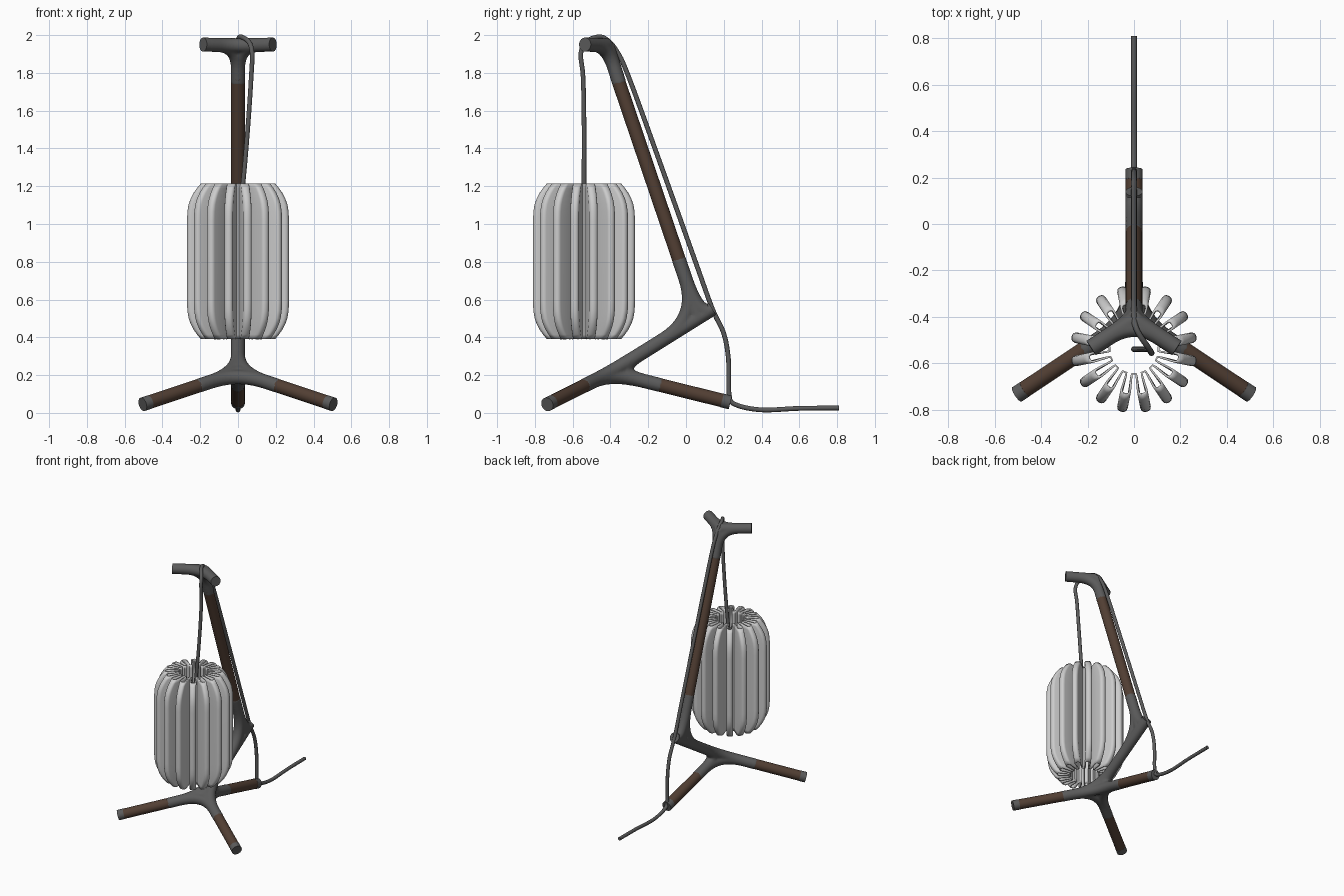
import bpy, bmesh, math
from mathutils import Vector as V

if "Cube" in bpy.data.objects:
    bpy.data.objects.remove(bpy.data.objects["Cube"])

def material(name, rgb):
    m = bpy.data.materials.new(name)
    m.diffuse_color = (*rgb, 1)
    m.use_nodes = True
    m.node_tree.nodes["Principled BSDF"].inputs["Base Color"].default_value = m.diffuse_color
    return m

GREY = material("dark grey metal", (0.105, 0.105, 0.105))
WOOD = material("brown wood", (0.085, 0.05, 0.034))
CORD = material("cord grey", (0.105, 0.105, 0.105))
WHITE = material("shade white", (0.6, 0.6, 0.6))

def sweep(bm, pts, r, n=24):
    """Closed round tube along points, with a frame carried along the path."""
    pts = [V(p) for p in pts]
    rings, side, prev = [], None, None
    for i, p in enumerate(pts):
        t = (pts[min(i + 1, len(pts) - 1)] - pts[max(i - 1, 0)]).normalized()
        if side is None:
            side = t.orthogonal().normalized()
        else:
            side = prev.rotation_difference(t) @ side
        prev, up = t, t.cross(side)
        rings.append([bm.verts.new(p + r * (math.cos(a) * side + math.sin(a) * up))
                      for a in (2 * math.pi * k / n for k in range(n))])
    for a, b in zip(rings, rings[1:]):
        for k in range(n):
            bm.faces.new((a[k], a[(k + 1) % n], b[(k + 1) % n], b[k]))
    bm.faces.new(rings[0][::-1])
    bm.faces.new(rings[-1])

def finish(name, bm, mat, angle=40):
    bmesh.ops.recalc_face_normals(bm, faces=bm.faces)
    me = bpy.data.meshes.new(name)
    bm.to_mesh(me)
    bm.free()
    me.materials.append(mat)
    ob = bpy.data.objects.new(name, me)
    bpy.context.collection.objects.link(ob)
    bpy.ops.object.select_all(action='DESELECT')
    ob.select_set(True)
    bpy.context.view_layer.objects.active = ob
    bpy.ops.object.shade_smooth_by_angle(angle=math.radians(angle))
    return ob

def rod(name, a, b, r, mat):
    bm = bmesh.new()
    sweep(bm, [a, b], r, 32)
    return finish(name, bm, mat)

def bend(a, c, b, n=14):
    """Quadratic curve from a to b, pulled toward c."""
    return [a * (1 - t) ** 2 + c * 2 * t * (1 - t) + b * t * t for t in (k / n for k in range(n + 1))]

def junction(bm, centre, ends, reach, r):
    """Straight arms plus bent tubes between each pair, giving soft fillets."""
    for i, a in enumerate(ends):
        sweep(bm, [centre, a], r)
        for j in range(i):
            p = [centre + (e - centre).normalized() * min(reach, (e - centre).length)
                 for e in (a, ends[j])]
            sweep(bm, bend(p[0], centre, p[1]), r)

def blended(name, bm):
    ob = finish(name, bm, GREY)
    m = ob.modifiers.new("blend", 'REMESH')
    m.mode, m.voxel_size, m.use_smooth_shade = 'VOXEL', 0.007, True
    s = ob.modifiers.new("soften", 'SMOOTH')
    s.factor, s.iterations = 0.5, 10

R = 0.037
hub, elbow, tip = V((0, -0.40, 0.213)), V((0, 0.067, 0.505)), V((0, 0.14, 0.55))
pole_low, pole_high = V((0, -0.04, 0.82)), V((0, -0.352, 1.74))
feet = {"front_left": V((-0.505, -0.735, 0.045)), "front_right": V((0.505, -0.735, 0.045)),
        "back": V((0, 0.235, 0.055))}

# Lower frame casting: leg hub, strut and elbow
bm = bmesh.new()
junction(bm, hub, [hub.lerp(f, 0.43) for f in feet.values()] + [elbow], 0.18, R + 0.001)
junction(bm, elbow, [hub, pole_low, tip.lerp(elbow, 0.1)], 0.22, R + 0.001)
blended("lower_frame", bm)
rod("elbow_tip", elbow, tip, R, GREY)

# Wooden legs with metal feet
for side, f in feet.items():
    rod(side + "_leg", hub.lerp(f, 0.35), hub.lerp(f, 0.935), R - 0.001, WOOD)
    rod(side + "_foot", hub.lerp(f, 0.93), f, R, GREY)

# Wooden pole
rod("pole", pole_low.lerp(pole_high, -0.06), pole_low.lerp(pole_high, 1.04), R - 0.001, WOOD)

# Top fork: two arms sweeping forward
top = V((0, -0.415, 1.945))
arms = [V((s * 0.185, -0.535, 1.95)) for s in (-1, 1)]
bm = bmesh.new()
junction(bm, top, [pole_high] + [top.lerp(a, 0.93) for a in arms], 0.13, R + 0.001)
blended("top_fork", bm)
for side, a in zip(("left", "right"), arms):
    rod(side + "_fork_end", top.lerp(a, 0.6), a, R, GREY)

# Cord: from the shade, over the fork, down the back and along the floor
path = [V(p) for p in (
    (0, -0.54, 1.0), (0.03, -0.54, 1.25), (0.055, -0.54, 1.55), (0.07, -0.545, 1.78),
    (0.075, -0.557, 1.90), (0.06, -0.53, 1.96), (0.025, -0.48, 1.988), (0.003, -0.43, 1.983),
    (0, -0.37, 1.92), (0, -0.30, 1.77), (0, -0.10, 1.22), (0, 0.05, 0.80), (0, 0.14, 0.55),
    (0, 0.20, 0.42), (0, 0.225, 0.28), (0, 0.228, 0.10), (0, 0.26, 0.045), (0, 0.40, 0.016),
    (0, 0.60, 0.024), (0, 0.81, 0.026))]
pts = []
ext = [path[0] * 2 - path[1]] + path + [path[-1] * 2 - path[-2]]
for a, b, c, d in zip(ext, ext[1:], ext[2:], ext[3:]):
    for t in (k / 6 for k in range(6)):
        pts.append(0.5 * (2 * b + (c - a) * t + (2 * a - 5 * b + 4 * c - d) * t * t
                          + (3 * b - a - 3 * c + d) * t ** 3))
bm = bmesh.new()
sweep(bm, pts + [path[-1]], 0.0125, 12)
finish("cord", bm, CORD)

# Pleated shade: 16 rounded folds, drawn in toward both open ends
FOLDS, LOW, HIGH, CY = 16, 0.39, 1.215, -0.54
edge = [(0, 0.2), (0.025, 0.221), (0.05, 0.239), (0.08, 0.255), (0.11, 0.266), (0.15, 0.273), (0.2, 0.275)]
rows = [(LOW + d, r) for d, r in edge] + [(HIGH - d, r) for d, r in reversed(edge)]
bm = bmesh.new()
rings = []
for z, r in rows:
    half = [(0.108, -0.016), (0.118, -0.0165), (r - 0.02, -0.023), (r - 0.008, -0.019), (r - 0.002, -0.011)]
    fold = half + [(r, 0)] + [(u, -v) for u, v in reversed(half)]
    ring = []
    for k in range(FOLDS):
        a = 2 * math.pi * (k + 0.5) / FOLDS
        c, s = math.cos(a), math.sin(a)
        ring += [bm.verts.new((u * c - v * s, CY + u * s + v * c, z)) for u, v in fold]
    rings.append(ring)
for a, b in zip(rings, rings[1:]):
    for k in range(len(a)):
        j = (k + 1) % len(a)
        bm.faces.new((a[k], a[j], b[j], b[k]))
shade = finish("lamp_shade", bm, WHITE, 50)
sol = shade.modifiers.new("thickness", 'SOLIDIFY')
sol.thickness, sol.offset = 0.009, -1
